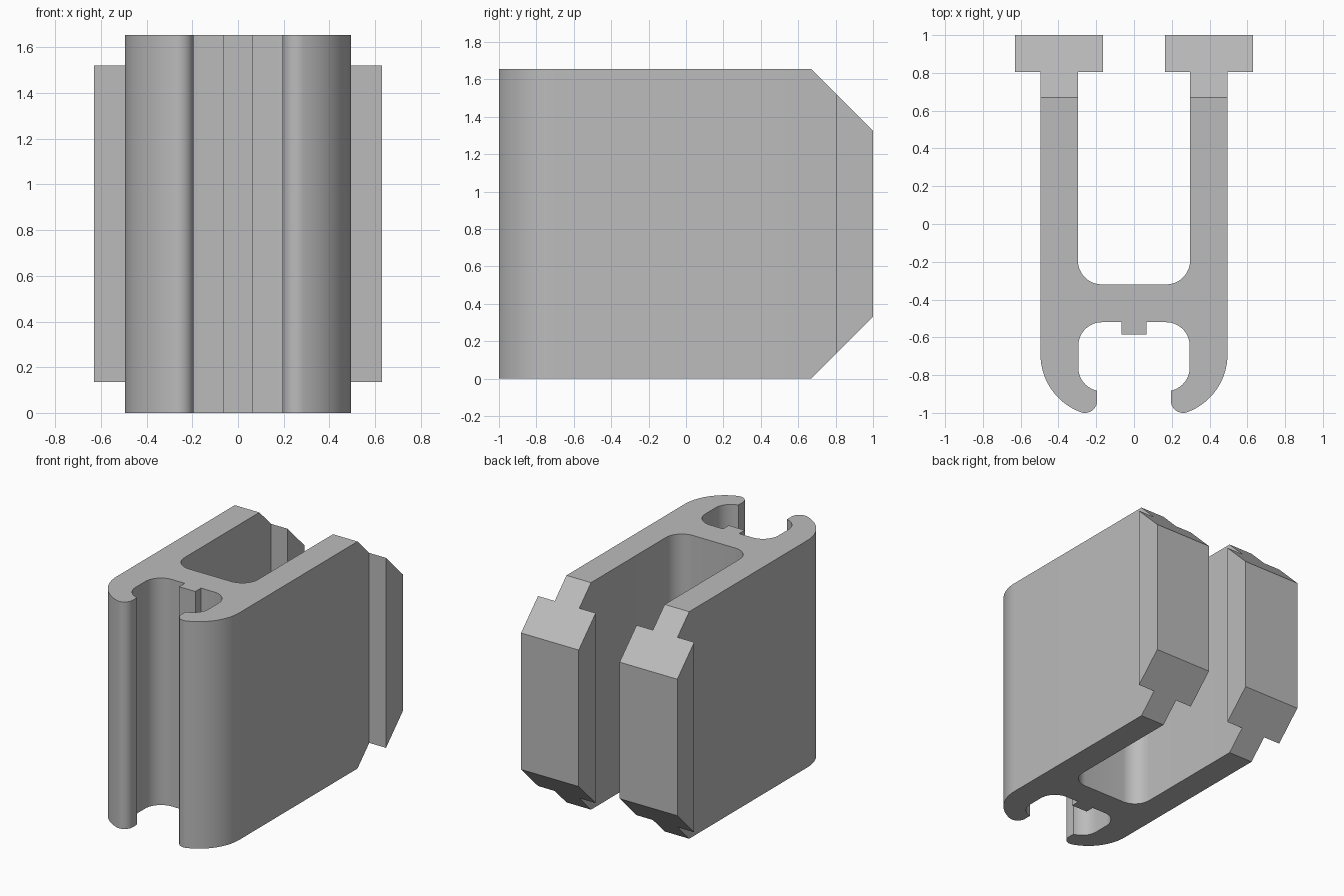
import bpy, bmesh
from math import cos, sin, radians

cube = bpy.data.objects.get("Cube")
if cube:
    bpy.data.objects.remove(cube)

HEIGHT = 1.655
CHAMFER_Y = 0.67   # where the sloped ends of the arms begin


def arc(cx, cy, r, start, end, steps=10):
    """Points on a circular arc, angles in degrees."""
    angles = [radians(start + (end - start) * i / steps) for i in range(steps + 1)]
    return [(cx + r * cos(a), cy + r * sin(a)) for a in angles]


# Half of the section, from the front rib round to the web
hook = [(0.065, -0.585), (0.065, -0.52)]
hook += arc(0.17, -0.645, 0.125, 90, 0)
hook += arc(0.17, -0.76, 0.125, 0, -78)
hook += arc(0.26, -0.935, 0.065, 180, 290)
hook += arc(0.17, -0.691, 0.325, -69, 0, 16)
tip = [(0.495, CHAMFER_Y), (0.495, 0.805), (0.63, 0.805), (0.63, 1.0),
       (0.165, 1.0), (0.165, 0.805), (0.297, 0.805), (0.297, CHAMFER_Y)]
web = arc(0.17, -0.193, 0.127, 0, -90)

half = hook + tip + web
outline = half + [(-x, y) for x, y in reversed(half)]
n = len(outline)

# Indices of the tips, and of the body without the tip interiors
first, last = len(hook), len(hook) + len(tip) - 1
right_tip = list(range(first, last + 1))
left_tip = [n - 1 - i for i in reversed(right_tip)]
inner = set(right_tip[1:-1] + left_tip[1:-1])
body = [i for i in range(n) if i not in inner]

# Extrude the section, sloping both ends of the arms
bm = bmesh.new()
bottom, top = [], []
for x, y in outline:
    drop = max(0.0, y - CHAMFER_Y)
    bottom.append(bm.verts.new((x, y, drop)))
    top.append(bm.verts.new((x, y, HEIGHT - drop)))
for i in range(n):
    j = (i + 1) % n
    bm.faces.new((bottom[i], bottom[j], top[j], top[i]))
for cap in (body, right_tip, left_tip):
    bm.faces.new([top[i] for i in cap])
    bm.faces.new([bottom[i] for i in reversed(cap)])
bmesh.ops.recalc_face_normals(bm, faces=bm.faces)

mesh = bpy.data.meshes.new("slotted_clip")
bm.to_mesh(mesh)
bm.free()
clip = bpy.data.objects.new("slotted_clip", mesh)
bpy.context.collection.objects.link(clip)

# Plain grey material
grey = bpy.data.materials.new("plain_grey")
grey.use_nodes = True
colour = (0.5, 0.5, 0.5, 1.0)
grey.diffuse_color = colour
grey.node_tree.nodes["Principled BSDF"].inputs["Base Color"].default_value = colour
mesh.materials.append(grey)

# Smooth the fillets, keep the corners sharp
bpy.ops.object.select_all(action='DESELECT')
clip.select_set(True)
bpy.context.view_layer.objects.active = clip
bpy.ops.object.shade_smooth_by_angle(angle=radians(30))
